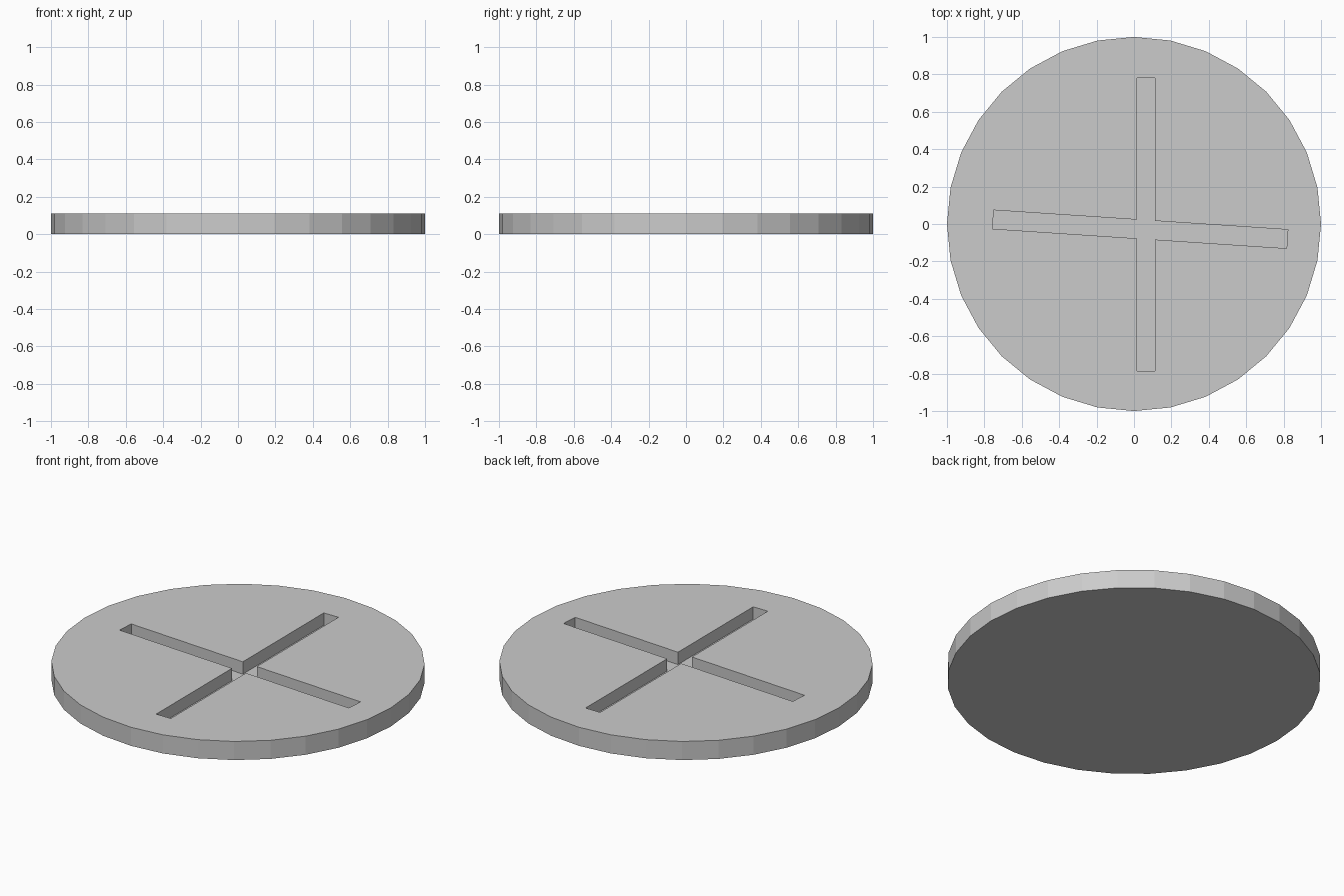
import bpy
from math import radians

if "Cube" in bpy.data.objects:
    bpy.data.objects.remove(bpy.data.objects["Cube"])

HEIGHT = 0.11
DEPTH = 0.073

# Round plate
bpy.ops.mesh.primitive_cylinder_add(vertices=32, radius=1, depth=HEIGHT,
                                    location=(0, 0, HEIGHT / 2))
plate = bpy.context.object
plate.name = "round_plate"


def cut_slot(name, center, size, angle):
    """Cut a blind slot into the top of the plate."""
    tall = DEPTH + 0.1
    bpy.ops.mesh.primitive_cube_add(
        size=1, location=(*center, HEIGHT - DEPTH + tall / 2),
        rotation=(0, 0, radians(angle)))
    cutter = bpy.context.object
    cutter.name = name
    cutter.scale = (*size, tall)
    cutter.hide_render = True
    cutter.display_type = 'WIRE'
    mod = plate.modifiers.new(name, 'BOOLEAN')
    mod.operation = 'DIFFERENCE'
    mod.solver = 'EXACT'
    mod.object = cutter
    return cutter


# Crossed slots, one slightly skewed
cutters = [
    cut_slot("long_slot_cutter", (0.063, -0.003), (0.096, 1.566), 0),
    cut_slot("skewed_slot_cutter", (0.033, -0.028), (1.576, 0.1), -3.8),
]

# Bake the cuts and drop the cutters
bpy.ops.object.select_all(action='DESELECT')
plate.select_set(True)
bpy.context.view_layer.objects.active = plate
for mod in list(plate.modifiers):
    bpy.ops.object.modifier_apply(modifier=mod.name)
for cutter in cutters:
    bpy.data.objects.remove(cutter, do_unlink=True)
